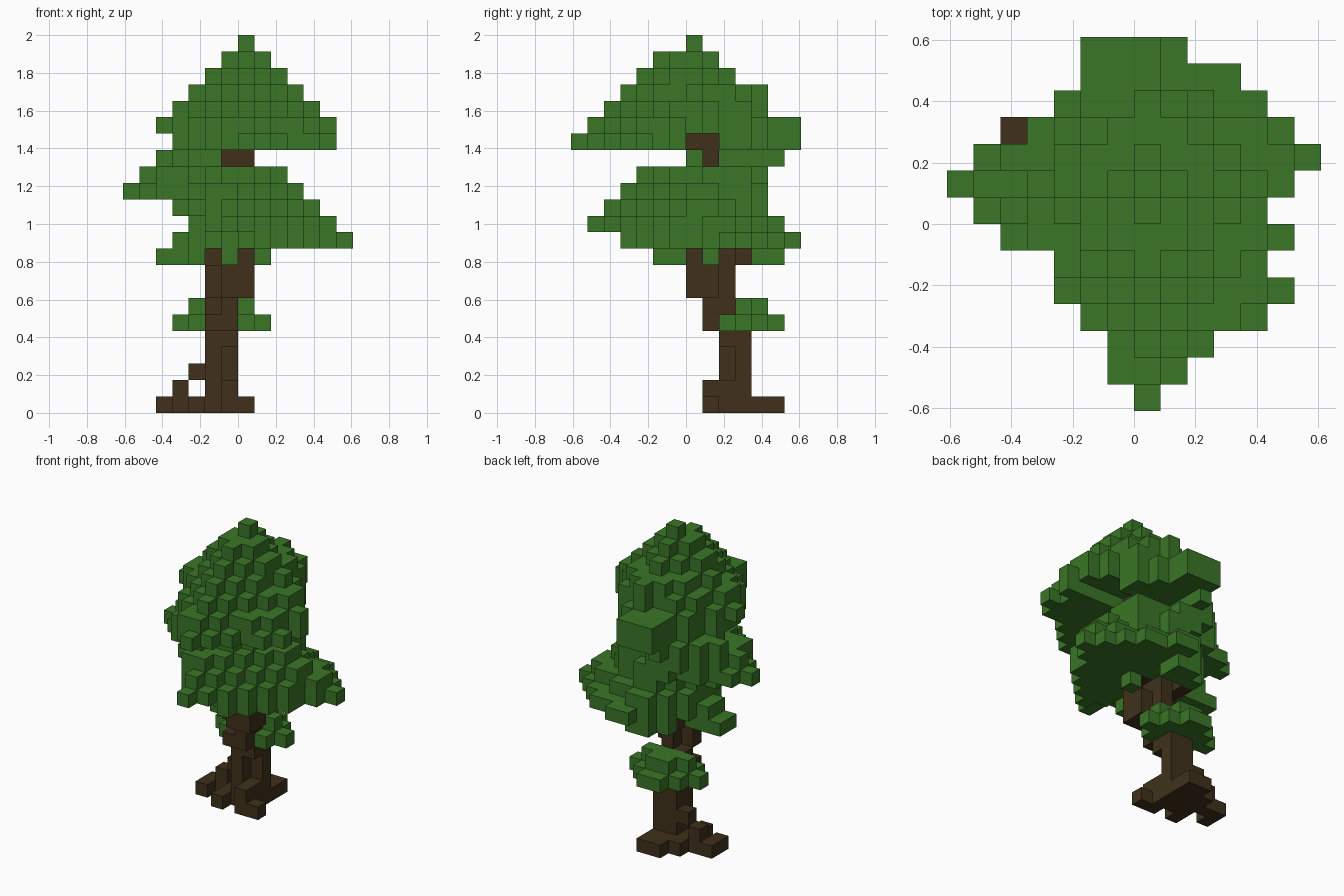
import bpy, bmesh
from mathutils import Vector

if "Cube" in bpy.data.objects:
    bpy.data.objects.remove(bpy.data.objects["Cube"], do_unlink=True)

CELL = 2 / 23


def material(name, colour):
    mat = bpy.data.materials.new(name)
    mat.use_nodes = True
    mat.diffuse_color = colour
    mat.node_tree.nodes["Principled BSDF"].inputs["Base Color"].default_value = colour
    return mat


def box(xs, ys, zs):
    """All cells in an inclusive block."""
    return {(x, y, z)
            for x in range(xs[0], xs[-1] + 1)
            for y in range(ys[0], ys[-1] + 1)
            for z in range(zs[0], zs[-1] + 1)}


def leaf_layer(z, xs, ys, centre, power):
    """One flat lopsided disc of cells, reaching the given limits from its centre."""
    cells = set()
    for x, y, z in box(xs, ys, [z]):
        dx, dy = x - centre[0], y - centre[1]
        rx = abs(xs[dx > 0] - centre[0]) + 0.4
        ry = abs(ys[dy > 0] - centre[1]) + 0.4
        if abs(dx / rx) ** power + abs(dy / ry) ** power <= 1:
            cells.add((x, y, z))
    return cells


def build(name, cells, solid, mat):
    """Mesh the outer faces of a set of cells."""
    bm = bmesh.new()
    for cell in cells:
        centre = Vector(cell) + Vector((0.5, 0.5, 0.5))
        for axis in range(3):
            for sign in (-1, 1):
                step = [0, 0, 0]
                step[axis] = sign
                if tuple(c + s for c, s in zip(cell, step)) in solid:
                    continue
                normal = Vector(step)
                u = Vector([float(i == (axis + 1) % 3) for i in range(3)])
                v = normal.cross(u)
                corners = [centre + (normal + u * a + v * b) / 2
                           for a, b in ((-1, -1), (1, -1), (1, 1), (-1, 1))]
                bm.faces.new([bm.verts.new(p * CELL) for p in corners])
    bmesh.ops.remove_doubles(bm, verts=bm.verts, dist=CELL / 100)
    mesh = bpy.data.meshes.new(name)
    bm.to_mesh(mesh)
    bm.free()
    mesh.materials.append(mat)
    obj = bpy.data.objects.new(name, mesh)
    bpy.context.collection.objects.link(obj)


# Roots
roots = box([-5], [2, 3], [0]) | box([-4, -3], [3], [0]) | box([-2, -1], [2, 3], [0])
roots |= box([-1, 0], [1], [0]) | box([-3, -1], [4], [0]) | box([-2, -1], [5], [0])
roots |= box([-3], [1, 2], [0]) | box([-4], [3], [1]) | box([-1], [1, 2], [1])

# Trunk, leaning forward as it rises
trunk = box([-2], [2, 3], [1, 4]) | box([-1], [3], [1, 4]) | box([-1], [2], [4])
trunk |= box([-3], [3], [2]) | box([-2, -1], [2], [5, 6]) | box([-2, -1], [1], [5])
trunk |= box([-1], [1], [6])
trunk |= box([-2, 0], [1], [7, 8]) | box([-1, 0], [0], [7, 9]) | box([-1], [2], [7, 8])
trunk |= box([-1], [1, 2], [9]) | box([-2], [2, 3], [9])
trunk |= box([-1, 0], [1], [10, 16]) | box([-1, 0], [0], [16])
wood = roots | trunk

# Low tuft of leaves behind the trunk
tuft = box([-3, 0], [2], [5]) | box([-4, 1], [3], [5]) | box([-3, 0], [4], [5])
tuft |= box([-2, -1], [5], [5]) | box([-3, 0], [3], [6]) | box([-2, -1], [4], [6])

# Outline of the crown seen from above: first and last cell of each row, front to back
outline = dict(zip(range(-7, 7), [
    (0, 0), (-1, 1), (-1, 2), (-2, 4), (-3, 5), (-3, 4), (-5, 5),
    (-6, 4), (-7, 5), (-6, 6), (-5, 5), (-3, 4), (-2, 3), (-2, 1)]))


def within_outline(cells):
    return {c for c in cells if outline[c[1]][0] <= c[0] <= outline[c[1]][1]}


# Upper crown
upper = box([4], [-4, -2], [16]) | box([5], [-3], [16]) | box([-5], [0], [17])
for layer in [
    (22, (0, 0), (0, 0), (0, 0), 2),
    (21, (-1, 1), (-2, 1), (0, 0), 1.4),
    (20, (-2, 2), (-3, 2), (0, 0), 1.3),
    (19, (-3, 3), (-4, 4), (0, 0), 1.25),
    (18, (-4, 4), (-5, 4), (0, 0), 1.3),
    (17, (-4, 5), (-6, 6), (-1, -1), 1.4),
    (16, (-4, 5), (-7, 6), (-1, -1), 1.4),
    (15, (-5, -2), (0, 5), (-2, 2), 1.3),
]:
    upper |= leaf_layer(*layer)
upper |= box([-2], [5, 6], [16, 17])
upper = {c for c in within_outline(upper) if 1.43 * c[0] + c[1] <= 6.2}
upper -= box([1, 6], [0, 1], [16])     # gap between branches

# Lower crown
lower = box([1, 2], [2, 3], [13, 14])
for layer in [
    (14, (-6, 2), (-3, 4), (-2, 1), 1.35),
    (13, (-7, 3), (-4, 4), (-1, 1), 1.3),
    (12, (-4, 4), (-5, 4), (-1, 1), 1.3),
    (11, (-3, 5), (-6, 5), (-1, 2), 1.3),
    (10, (-4, 6), (-4, 6), (1, 2), 1.3),
]:
    lower |= leaf_layer(*layer)
lower = within_outline(lower)

# Leaves hanging below the lower crown
hanging = box([-5, -3], [1, 2], [9]) | box([-3], [0], [9]) | box([-1], [-2, -1], [9])
hanging |= box([1], [1], [9]) | box([-2, 0], [4], [9]) | box([-1, 0], [5], [9])

leaf_green = material("leaf green", (0.041, 0.18, 0.02, 1))
bark_brown = material("bark brown", (0.05, 0.03, 0.011, 1))

leaves = {"low_tuft": tuft, "upper_crown": upper, "lower_crown": lower,
          "hanging_leaves": hanging}
solid = wood.union(*leaves.values())
build("roots", roots, solid, bark_brown)
build("trunk", trunk - roots, solid, bark_brown)
for part, cells in leaves.items():
    build(part, cells - wood, solid, leaf_green)
